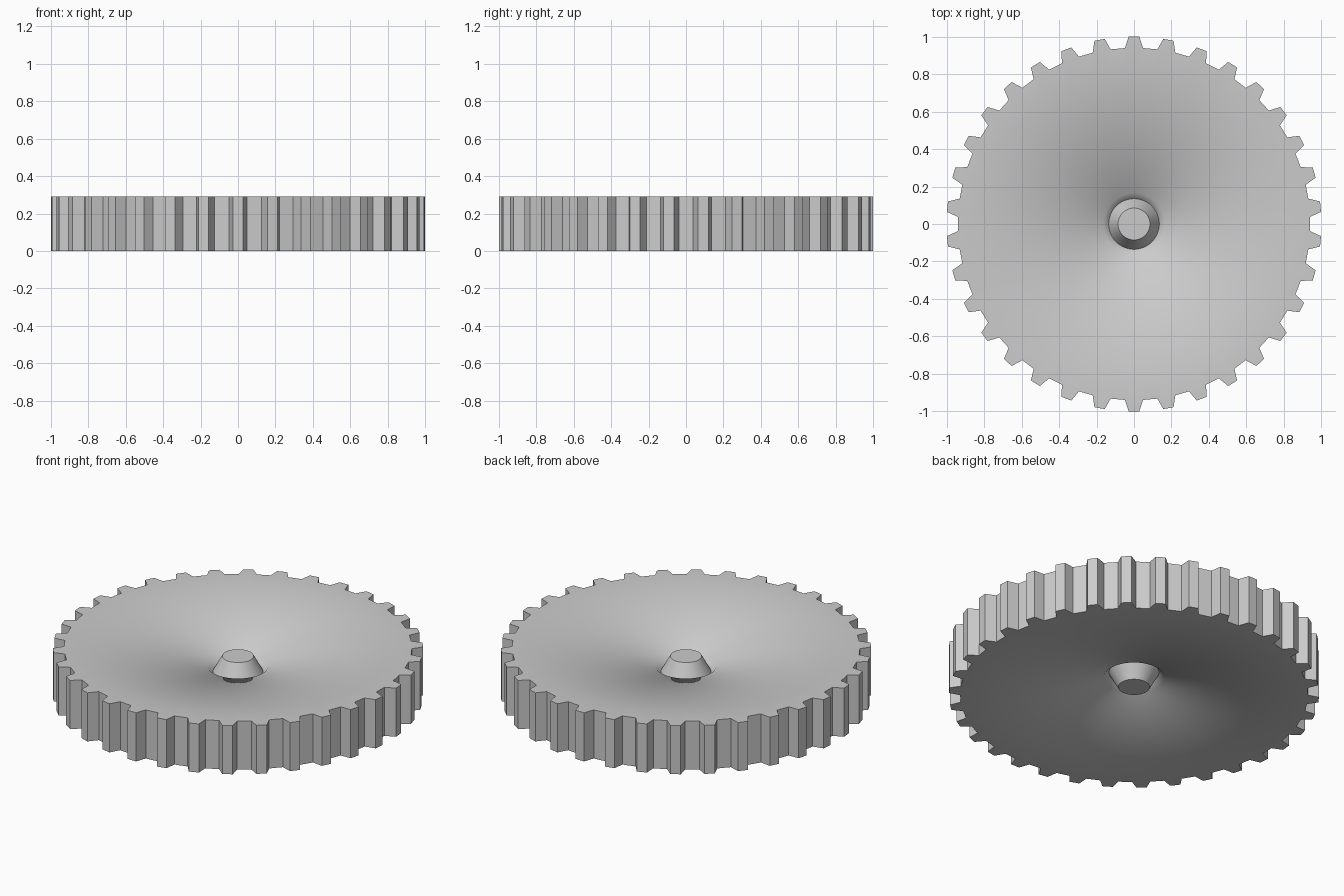
import bpy, bmesh
from math import sin, cos, pi, radians

if "Cube" in bpy.data.objects:
    bpy.data.objects.remove(bpy.data.objects["Cube"])

TEETH = 34
HEIGHT = 0.29
SEGS = TEETH * 4
PITCH = 2 * pi / TEETH

# one tooth: (radius, angle offset) - base, tip, tip, base
TOOTH = [(0.94, -0.052), (1.0, -0.028), (1.0, 0.028), (0.94, 0.052)]
# half profile from the hub tip out to the rim: (radius, depth below the face)
PROFILE = [(0.085, 0.05), (0.135, 0.141), (0.165, 0.108), (0.84, 0.0)]

bm = bmesh.new()


def circle(r, z):
    return [bm.verts.new((r * cos(a), r * sin(a), z))
            for a in (pi / 2 + (i - 1.5) * 2 * pi / SEGS for i in range(SEGS))]


def outline(z):
    ring = []
    for t in range(TEETH):
        for r, da in TOOTH:
            a = pi / 2 + t * PITCH + da
            ring.append(bm.verts.new((r * cos(a), r * sin(a), z)))
    return ring


# rings run from the lower hub tip, around the teeth, to the upper hub tip
rings = [circle(r, d) for r, d in PROFILE]
rings += [outline(0), outline(HEIGHT)]
rings += [circle(r, HEIGHT - d) for r, d in reversed(PROFILE)]

for a, b in zip(rings, rings[1:]):
    for i in range(SEGS):
        j = (i + 1) % SEGS
        bm.faces.new((a[i], a[j], b[j], b[i]))

# flat hub ends
bm.faces.new(rings[0])
bm.faces.new(rings[-1])
bmesh.ops.recalc_face_normals(bm, faces=bm.faces)

mesh = bpy.data.meshes.new("gear_wheel")
bm.to_mesh(mesh)
bm.free()
gear = bpy.data.objects.new("gear_wheel", mesh)
bpy.context.collection.objects.link(gear)

# smooth dish and hub, crisp teeth
bpy.context.view_layer.objects.active = gear
gear.select_set(True)
bpy.ops.object.shade_smooth_by_angle(angle=radians(40))
